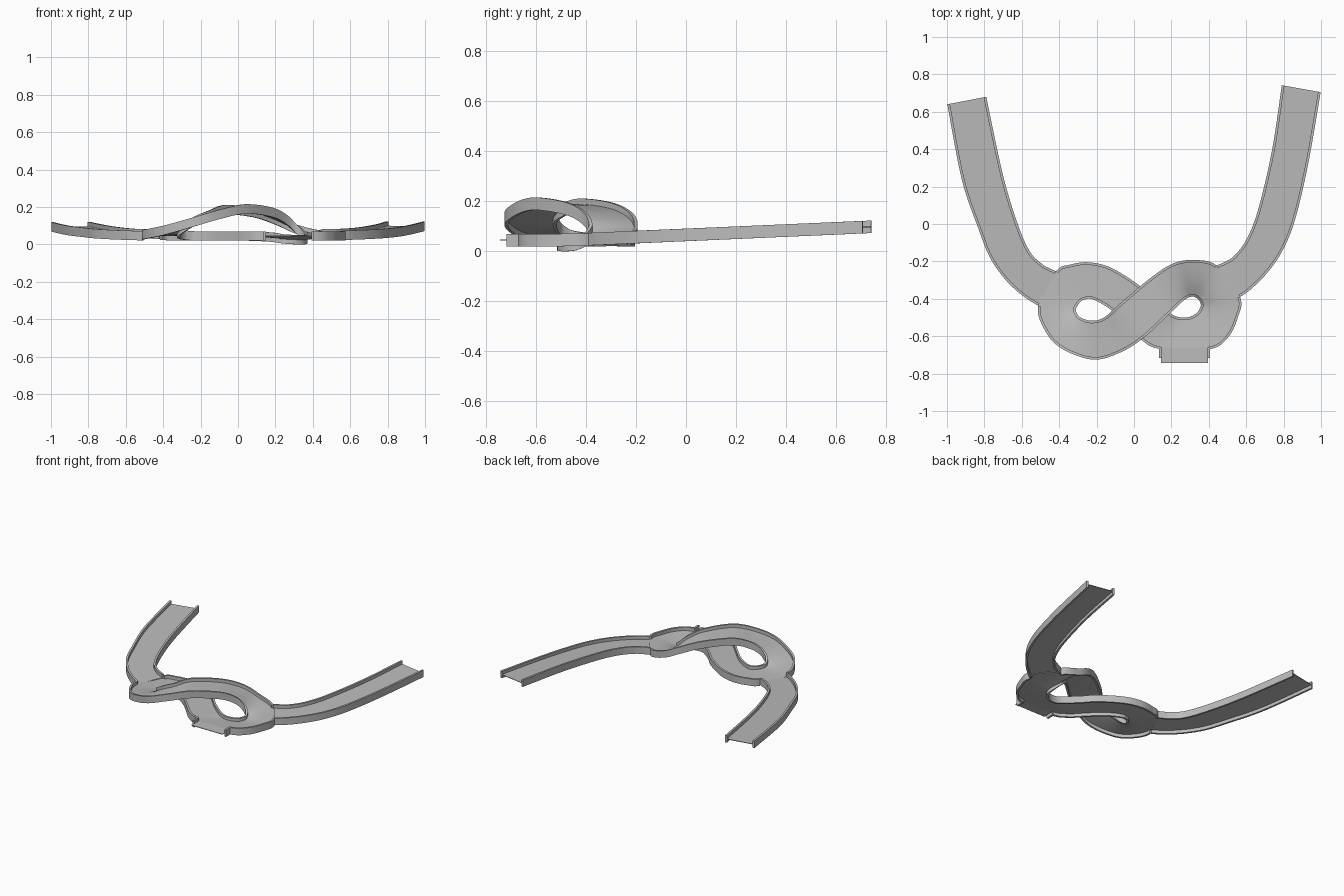
import bpy, bmesh
from mathutils import Vector

if "Cube" in bpy.data.objects:
    bpy.data.objects.remove(bpy.data.objects["Cube"])

grey = bpy.data.materials.new("track_grey")
grey.diffuse_color = (0.5, 0.5, 0.5, 1)
grey.use_nodes = True
grey.node_tree.nodes["Principled BSDF"].inputs["Base Color"].default_value = grey.diffuse_color
STEPS, RIM, HALF = 8, 0.014, 0.025   # samples per key, wall thickness, half wall height


def spline(pts, closed=False):
    """Catmull-Rom curve through the key points."""
    n, out = len(pts), []
    get = lambda i: pts[i % n] if closed else pts[max(0, min(n - 1, i))]
    for i in range(n if closed else n - 1):
        a, b, c, d = (get(i + k) for k in (-1, 0, 1, 2))
        for s in range(STEPS):
            t = s / STEPS
            out.append(0.5 * (2 * b + (c - a) * t + (2 * a - 5 * b + 4 * c - d) * t * t
                              + (3 * b - a - 3 * c + d) * t ** 3))
    return out if closed else out + [pts[-1].copy()]


def finish(name, bm):
    bmesh.ops.recalc_face_normals(bm, faces=bm.faces)
    me = bpy.data.meshes.new(name)
    bm.to_mesh(me)
    bm.free()
    me.materials.append(grey)
    ob = bpy.data.objects.new(name, me)
    bpy.context.collection.objects.link(ob)
    bpy.ops.object.select_all(action='DESELECT')
    ob.select_set(True)
    bpy.context.view_layer.objects.active = ob
    bpy.ops.object.shade_smooth_by_angle(angle=0.6)
    return ob


def grid(bm, rows, wrap_u, wrap_v):
    vs = [[bm.verts.new(p) for p in r] for r in rows]
    n, m = len(vs), len(vs[0])
    for i in range(n if wrap_u else n - 1):
        for j in range(m if wrap_v else m - 1):
            i2, j2 = (i + 1) % n, (j + 1) % m
            bm.faces.new((vs[i][j], vs[i2][j], vs[i2][j2], vs[i][j2]))
    return vs


def floor(name, a, b, closed=False):
    """Thin road deck between two edges."""
    off = Vector((0, 0, 0.002))
    rows = []
    for p, q in zip(a, b):
        line = [p.lerp(q, k / 4) for k in range(5)]
        rows.append([v + off for v in line] + [v - off for v in reversed(line)])
    bm = bmesh.new()
    vs = grid(bm, rows, closed, True)
    if not closed:
        bm.faces.new(vs[0])
        bm.faces.new(vs[-1])
    finish(name, bm)


def wall(name, edge, side, closed=False):
    """Thin side rim inside an edge; side = +1 left, -1 right of travel."""
    n, rows = len(edge), []
    up = Vector((0, 0, HALF))
    for i, p in enumerate(edge):
        t = (edge[(i + 1) % n] - edge[i - 1]) if closed else \
            (edge[min(i + 1, n - 1)] - edge[max(i - 1, 0)])
        inn = p + Vector((-t.y, t.x, 0)).normalized() * RIM * side
        rows.append([p + up, inn + up, inn - up, p - up])
    bm = bmesh.new()
    vs = grid(bm, rows, closed, True)
    if not closed:
        bm.faces.new(vs[0])
        bm.faces.new(vs[-1])
    finish(name, bm)


# Figure-eight loop: edge A is outside on the left and inside on the right
edge_a = [(.05, -.61, .19), (-.08, -.69, .165), (-.22, -.725, .125), (-.38, -.67, .08),
          (-.47, -.58, .06), (-.513, -.437, .05), (-.417, -.253, .048), (-.34, -.217, .046),
          (-.24, -.205, .045), (-.12, -.235, .045), (.03, -.33, .045), (.11, -.41, .043),
          (.19, -.475, .038), (.24, -.498, .03), (.29, -.498, .026), (.33, -.48, .025),
          (.35, -.455, .026), (.357, -.43, .032), (.342, -.402, .052), (.31, -.388, .085),
          (.265, -.41, .13), (.19, -.48, .17)]
edge_b = [(-.075, -.425, .185), (-.16, -.50, .155), (-.23, -.517, .125), (-.285, -.50, .09),
          (-.305, -.477, .07), (-.31, -.452, .057), (-.285, -.415, .05), (-.257, -.402, .047),
          (-.23, -.40, .045), (-.175, -.425, .045), (-.11, -.47, .045), (-.03, -.55, .045),
          (.04, -.62, .045), (.14, -.668, .045), (.40, -.67, .045), (.50, -.61, .045),
          (.555, -.50, .045), (.567, -.39, .047), (.442, -.222, .05), (.31, -.193, .082),
          (.20, -.215, .13), (.08, -.295, .17)]
A = spline([Vector(p) for p in edge_a], True)
B = spline([Vector(p) for p in edge_b], True)


def run(edge, start, end):
    """Samples from key start to key end, wrapping round the loop."""
    n = len(edge)
    return [edge[i % n] for i in range(start * STEPS, end * STEPS + 1)]


floor("loop_deck", A, B, True)
wall("loop_rim_a", run(A, 6, 22 + 5), 1 * -1)            # gap at the left arm
wall("loop_rim_left_and_bridge", run(B, 18, 22 + 13), 1)  # gaps at right arm and stub
wall("loop_rim_right", run(B, 14, 17), 1)


# Approach arms, rising gently towards their ends
def arm(name, outer, inner, side):
    edges = []
    for pts in (outer, inner):
        edges.append(spline([Vector((x, y, .048 + .048 * (y + .4) / 1.1)) for x, y in pts]))
    floor(name + "_deck", *edges)
    wall(name + "_outer_rim", edges[0], side)
    wall(name + "_inner_rim", edges[1], -side)


arm("left_arm",
    [(-.513, -.437), (-.60, -.38), (-.69, -.295), (-.77, -.18), (-.83, -.03), (-.92, .235), (-.998, .64)],
    [(-.417, -.253), (-.455, -.235), (-.49, -.215), (-.555, -.15), (-.62, -.005), (-.70, .26), (-.79, .68)], -1)
arm("right_arm",
    [(.567, -.39), (.62, -.353), (.705, -.27), (.79, -.15), (.86, .02), (.93, .315), (.998, .705)],
    [(.442, -.222), (.49, -.20), (.535, -.17), (.60, -.085), (.663, .075), (.738, .395), (.79, .742)], 1)

# Short front stub
V = Vector
floor("stub_deck", [V((.145, -.66, .045)), V((.145, -.743, .045))],
      [V((.395, -.66, .045)), V((.395, -.743, .045))])
wall("stub_left_rim", [V((.135, -.66, .045)), V((.135, -.717, .045))], 1)
wall("stub_right_rim", [V((.406, -.66, .045)), V((.406, -.717, .045))], -1)
